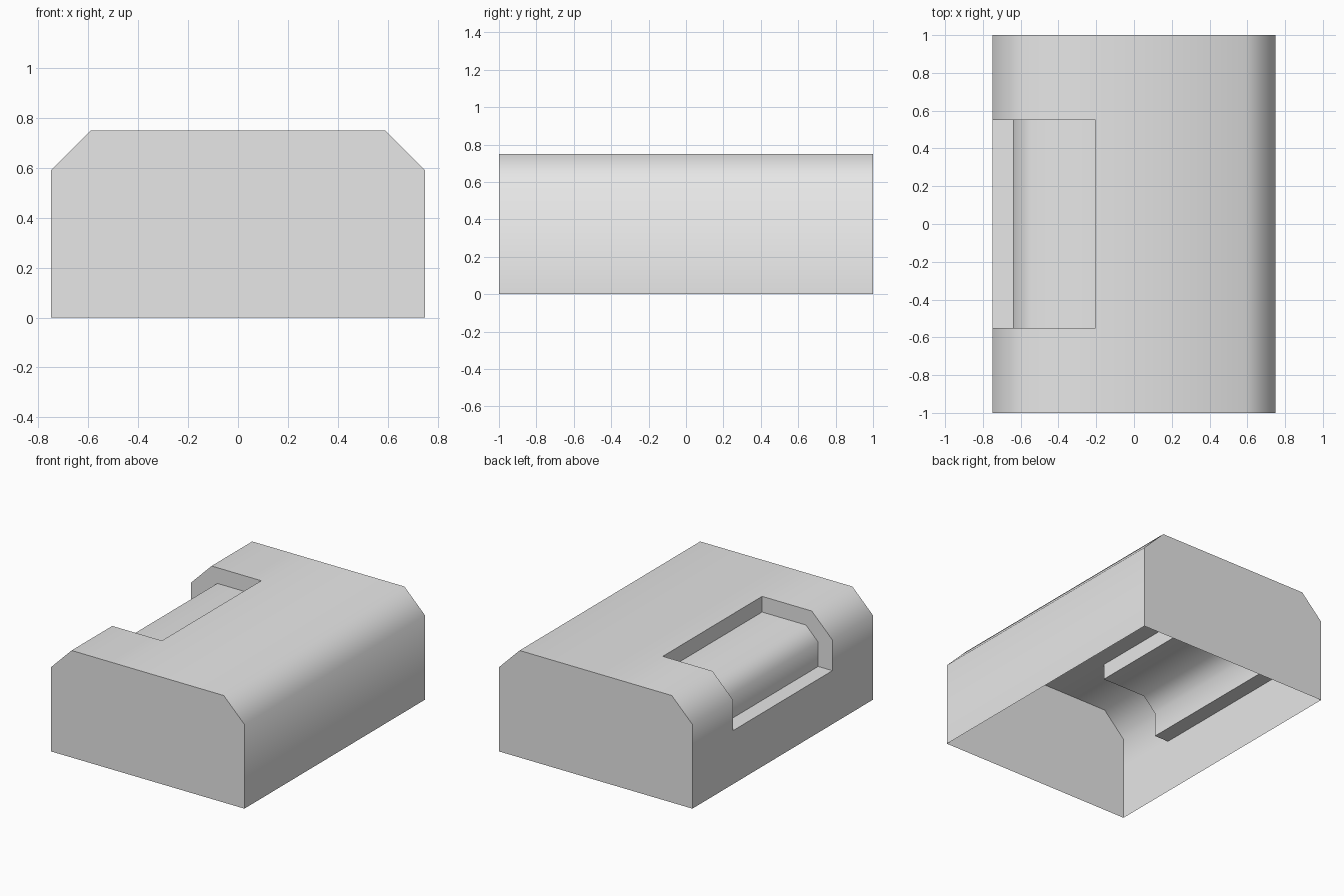
import bpy, bmesh, math

if "Cube" in bpy.data.objects:
    bpy.data.objects.remove(bpy.data.objects["Cube"])

# Cross-section (x, z) of the outer cover, left foot to right foot
OUTER = [(-0.75, 0), (-0.75, 0.375), (-0.75, 0.59), (-0.59, 0.75),
         (-0.205, 0.75), (0.59, 0.75), (0.75, 0.59), (0.75, 0)]
# Recessed panel section, matching outer points 1 to 4
INNER = [(-0.64, 0.375), (-0.64, 0.545), (-0.545, 0.64), (-0.205, 0.64)]
STATIONS = [-1, -0.55, 0.55, 1]

bm = bmesh.new()


def section(points, y):
    return [bm.verts.new((x, y, z)) for x, z in points]


def bridge(a, b, skip=()):
    for i in range(len(a) - 1):
        if i not in skip:
            bm.faces.new((a[i], a[i + 1], b[i + 1], b[i]))


# Outer skin, open below, with a window left for the recess
rings = [section(OUTER, y) for y in STATIONS]
for k in range(3):
    bridge(rings[k], rings[k + 1], skip=(1, 2, 3) if k == 1 else ())

# End walls
bm.faces.new(rings[0])
bm.faces.new(rings[3])

# Recessed panel and its side walls
panel = [section(INNER, y) for y in STATIONS[1:3]]
bridge(*panel)
for ring, inner in zip(rings[1:3], panel):
    bridge(ring[1:5], inner)

# Lower ledge and upper step of the recess
for o, i in ((1, 0), (4, 3)):
    bm.faces.new((rings[1][o], rings[2][o], panel[1][i], panel[0][i]))

bmesh.ops.recalc_face_normals(bm, faces=bm.faces)
mesh = bpy.data.meshes.new("recessed_cover")
bm.to_mesh(mesh)
bm.free()

grey = bpy.data.materials.new("light grey")
grey.diffuse_color = (0.8, 0.8, 0.8, 1)
grey.use_nodes = True
grey.node_tree.nodes["Principled BSDF"].inputs["Base Color"].default_value = grey.diffuse_color
mesh.materials.append(grey)

cover = bpy.data.objects.new("recessed_cover", mesh)
bpy.context.collection.objects.link(cover)
bpy.context.view_layer.objects.active = cover
cover.select_set(True)
# Soft shoulders, crisp right-angle edges
bpy.ops.object.shade_smooth_by_angle(angle=math.radians(60))
